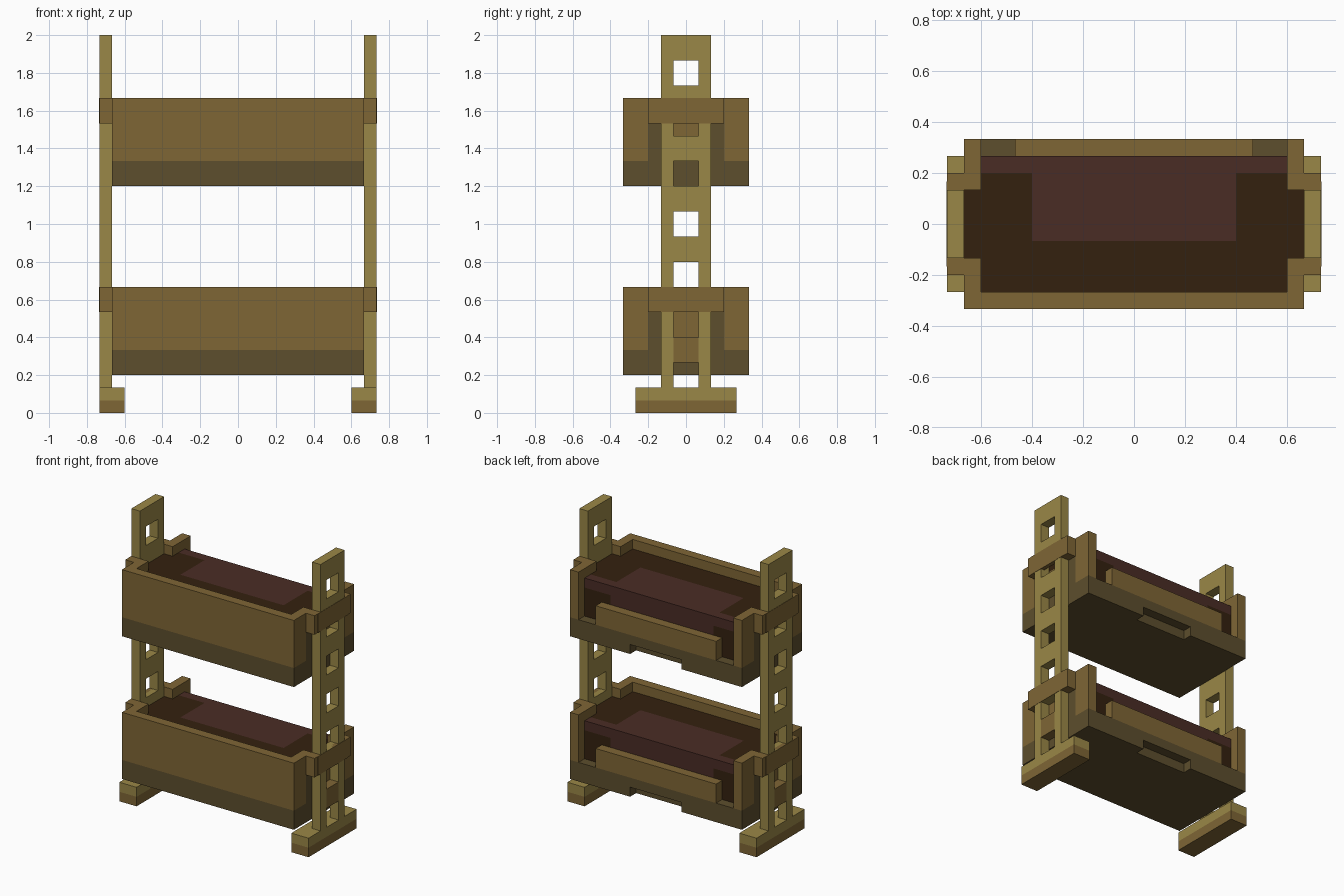
import bpy
import bmesh

U = 1 / 15  # modelling unit

old = bpy.data.objects.get("Cube")
if old:
    bpy.data.objects.remove(old, do_unlink=True)


def linear(c):
    c /= 255
    return c / 12.92 if c <= 0.04045 else ((c + 0.055) / 1.055) ** 2.4


def material(name, rgb):
    col = [linear(c) for c in rgb] + [1]
    m = bpy.data.materials.new(name)
    m.use_nodes = True
    m.diffuse_color = col
    m.node_tree.nodes["Principled BSDF"].inputs["Base Color"].default_value = col
    return m


LIGHT, BROWN, DARK, MATTRESS, BLANKET = range(5)
MATS = [
    material("light wood", (154, 135, 71)),
    material("brown wood", (127, 102, 53)),
    material("dark wood", (93, 78, 45)),
    material("dark mattress", (52, 33, 15)),
    material("maroon blanket", (74, 44, 37)),
]


def box(bm, x, y, z, mat):
    """Axis-aligned block from coordinate ranges."""
    x, y, z = sorted(x), sorted(y), sorted(z)
    verts = bmesh.ops.create_cube(bm, size=1)["verts"]
    for v in verts:
        v.co = [r[0] if c < 0 else r[1] for c, r in zip(v.co, (x, y, z))]
    for f in {f for v in verts for f in v.link_faces}:
        f.material_index = mat


def finish(bm, name):
    bmesh.ops.scale(bm, vec=(U, U, U), verts=bm.verts)
    bmesh.ops.recalc_face_normals(bm, faces=bm.faces)
    me = bpy.data.meshes.new(name)
    bm.to_mesh(me)
    bm.free()
    for m in MATS:
        me.materials.append(m)
    ob = bpy.data.objects.new(name, me)
    bpy.context.scene.collection.objects.link(ob)


def blocks(name, parts):
    bm = bmesh.new()
    for p in parts:
        box(bm, *p)
    finish(bm, name)


def ladder(name, s):
    """Upright board with a row of square holes."""
    bm = bmesh.new()
    for z in range(2, 30, 2):
        for a, b in ((-2, -1), (-1, 1), (1, 2)):
            if a == -1 and z % 4 == 2:
                continue
            corners = ((a, z), (b, z), (b, z + 2), (a, z + 2))
            f = bm.faces.new([bm.verts.new((10 * s, y, h)) for y, h in corners])
            f.material_index = BROWN if a == -1 and z == 4 else LIGHT
    bmesh.ops.remove_doubles(bm, verts=bm.verts, dist=0.01)
    out = bmesh.ops.extrude_face_region(bm, geom=bm.faces[:], use_keep_orig=True)
    moved = [g for g in out["geom"] if isinstance(g, bmesh.types.BMVert)]
    bmesh.ops.translate(bm, vec=(s, 0, 0), verts=moved)
    finish(bm, name)


# Ladder ends and feet
for side, s in (("left", 1), ("right", -1)):
    ladder(side + "_ladder", s)
    blocks(side + "_foot", [
        ((9 * s, 11 * s), (-4, 4), (0, 1), BROWN),
        ((9 * s, 11 * s), (-4, 4), (1, 2), LIGHT),
    ])

for level, z in (("lower", 3), ("upper", 18)):
    # Dark base with a notch under the back rail
    base = [
        ((-10, 10), (-5, 4), (z, z + 2), DARK),
        ((-10, 10), (4, 5), (z + 1, z + 2), DARK),
    ]
    for s in (1, -1):
        base.append(((3 * s, 10 * s), (4, 5), (z, z + 1), DARK))
    blocks(level + "_bed_base", base)

    # Front wall and low back guard
    blocks(level + "_front_wall", [((-10, 10), (-5, -4), (z + 2, z + 7), BROWN)])
    blocks(level + "_back_guard", [((-7, 7), (4, 5), (z + 2, z + 4), BROWN)])

    for side, s in (("left", 1), ("right", -1)):
        # End wall: low in the middle, tall corners, dark recess strips
        wall = [((9 * s, 10 * s), (-2, 2), (z + 2, z + 5), BROWN)]
        clamp = [((10.6 * s, 11.03 * s), (-2.5, 2.5), (z + 5, z + 7), BROWN)]
        for t, corner in ((1, 5), (-1, 4)):
            wall.append(((9 * s, 10 * s), (3 * t, corner * t), (z + 2, z + 7), BROWN))
            wall.append(((9 * s, 10 * s), (2 * t, 3 * t), (z + 2, z + 5), DARK))
            clamp.append(((9 * s, 11 * s), (2 * t, 3 * t), (z + 5, z + 7), BROWN))
        blocks(f"{level}_{side}_end_wall", wall)
        blocks(f"{level}_{side}_clamp", clamp)

    # Mattress with a blanket hanging over the back edge
    low, top = z + 2, z + 6
    bed = [((-9, 9), (-4, -1), (low, top), MATTRESS)]
    for s in (1, -1):
        bed += [
            ((6 * s, 9 * s), (-1, 3), (low, top), MATTRESS),
            ((6 * s, 9 * s), (3, 4), (low, top - 1), MATTRESS),
            ((9 * s, 10 * s), (-2, 2), (top - 1, top), MATTRESS),
        ]
    blocks(level + "_mattress", bed)
    blocks(level + "_blanket", [
        ((-6, 6), (-1, 3), (low, top), BLANKET),
        ((-9, 9), (3, 4), (top - 1, top), BLANKET),
        ((-6, 6), (3, 4), (low, top - 1), BLANKET),
    ])
